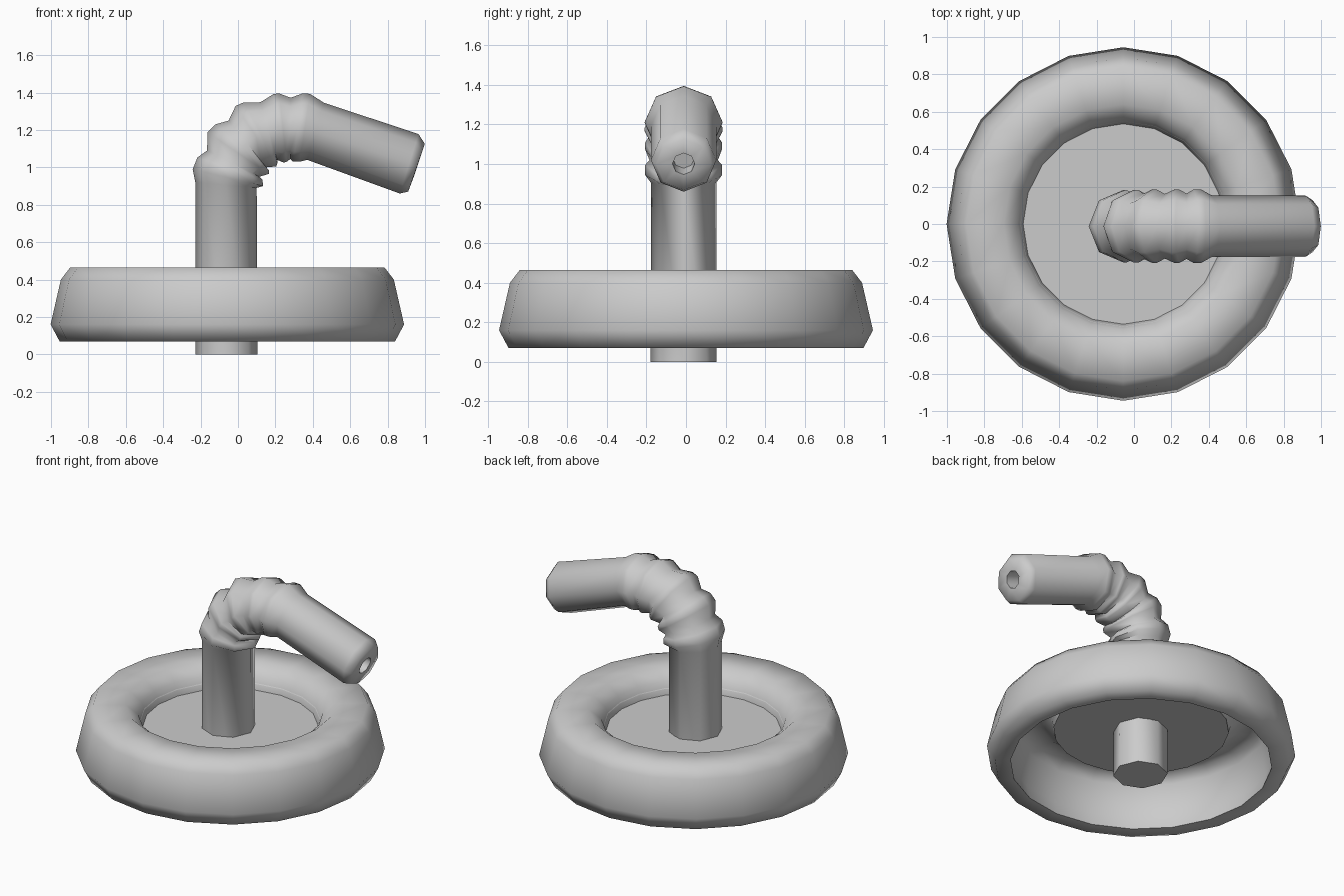
import bpy, bmesh
from math import sin, cos, pi, radians
from mathutils import Vector

CY = -0.012


def finish(name, bm, angle):
    bmesh.ops.recalc_face_normals(bm, faces=bm.faces)
    me = bpy.data.meshes.new(name)
    bm.to_mesh(me)
    bm.free()
    ob = bpy.data.objects.new(name, me)
    bpy.context.collection.objects.link(ob)
    bpy.ops.object.select_all(action='DESELECT')
    ob.select_set(True)
    bpy.context.view_layer.objects.active = ob
    bpy.ops.object.shade_smooth_by_angle(angle=radians(angle))
    return ob


def bridge(bm, a, b):
    n = len(a)
    for i in range(n):
        bm.faces.new((a[i], a[(i + 1) % n], b[(i + 1) % n], b[i]))


def lathe(name, profile, angle):
    """Closed profile of (radius, z) turned into a 20-sided ring."""
    bm = bmesh.new()
    rings = [[bm.verts.new((-0.057 + r * cos(2 * pi * i / 20),
                            r * sin(2 * pi * i / 20), z)) for i in range(20)]
             for r, z in profile]
    for a, b in zip(rings, rings[1:] + rings[:1]):
        bridge(bm, a, b)
    return finish(name, bm, angle)


# Lid: hollow raised rim, and the sunken disc inside it
lathe("lid_rim", [(0.535, 0.318), (0.565, 0.40), (0.64, 0.465),
                  (0.84, 0.465), (0.89, 0.40), (0.945, 0.16), (0.897, 0.07),
                  (0.80, 0.07), (0.82, 0.16), (0.79, 0.37), (0.74, 0.42),
                  (0.64, 0.42), (0.55, 0.36), (0.535, 0.31)], 72)
lathe("lid_disc", [(0.145, 0.32), (0.537, 0.32), (0.537, 0.308), (0.145, 0.308)], 30)

# Straw sections: outer-bend point (x, z), inner-bend point (x, z), half width in y
sections = [
    (-0.228, 0.0, 0.105, 0.0, 0.167),
    (-0.228, 0.92, 0.10, 0.89, 0.165),
    (-0.242, 0.99, 0.135, 0.90, 0.195), (-0.217, 1.053, 0.13, 0.935, 0.195),
    (-0.165, 1.09, 0.115, 0.95, 0.173),
    (-0.163, 1.187, 0.165, 0.965, 0.195), (-0.12, 1.23, 0.165, 0.985, 0.195),
    (-0.05, 1.25, 0.15, 1.0, 0.173),
    (-0.013, 1.328, 0.205, 1.005, 0.197), (0.03, 1.347, 0.21, 1.02, 0.197),
    (0.12, 1.348, 0.21, 1.04, 0.173),
    (0.19, 1.392, 0.245, 1.025, 0.197), (0.22, 1.395, 0.26, 1.03, 0.197),
    (0.282, 1.372, 0.28, 1.045, 0.175),
    (0.345, 1.395, 0.295, 1.03, 0.197), (0.385, 1.393, 0.33, 1.03, 0.197),
    (0.46, 1.345, 0.37, 1.04, 0.165),
    (0.965, 1.178, 0.865, 0.86, 0.165),
    (0.999, 1.125, 0.91, 0.870, 0.14),
    (0.975, 1.055, 0.939, 0.947, 0.056),
    (0.88, 1.087, 0.844, 0.979, 0.056),
]
bm = bmesh.new()
rings = []
for ox, oz, ix, iz, w in sections:
    o, i = Vector((ox, CY, oz)), Vector((ix, CY, iz))
    mid, half = (o + i) / 2, (o - i) / 2
    rings.append([bm.verts.new(mid + half * cos(k * pi / 4)
                               + Vector((0, w * sin(k * pi / 4), 0)))
                  for k in range(8)])
for a, b in zip(rings, rings[1:]):
    bridge(bm, a, b)
bm.faces.new(rings[0])
bm.faces.new(rings[-1])
finish("bendy_straw", bm, 65)
